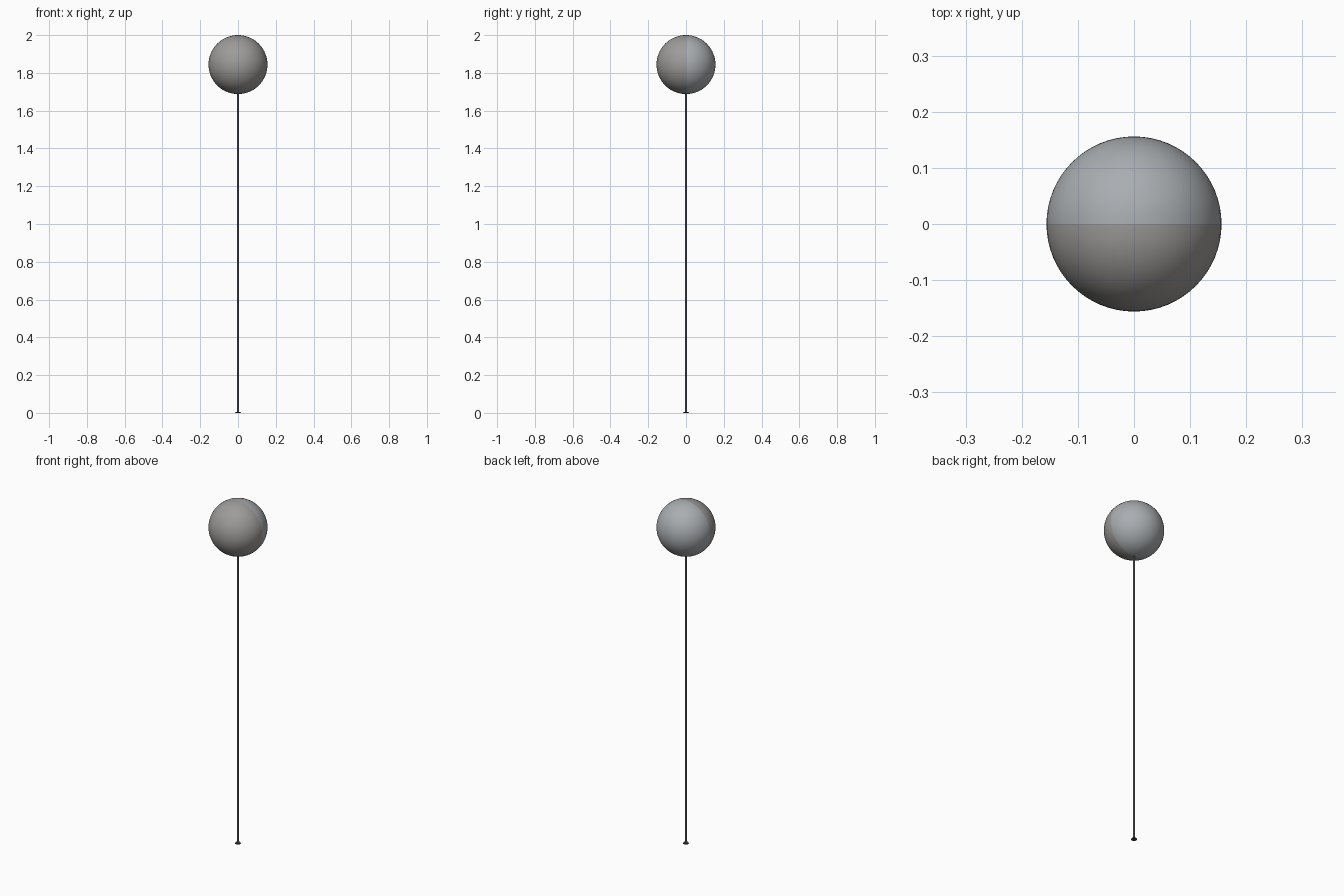
import bpy, bmesh, math
from mathutils import Matrix

if "Cube" in bpy.data.objects:
    bpy.data.objects.remove(bpy.data.objects["Cube"])

R = 0.156          # ball radius
CZ = 2.0 - R       # ball centre height


def material(name, rgb):
    m = bpy.data.materials.new(name)
    m.diffuse_color = (*rgb, 1)
    m.use_nodes = True
    m.node_tree.nodes["Principled BSDF"].inputs["Base Color"].default_value = m.diffuse_color
    return m


def finish(name, bm, mat):
    me = bpy.data.meshes.new(name)
    bm.to_mesh(me)
    bm.free()
    ob = bpy.data.objects.new(name, me)
    bpy.context.collection.objects.link(ob)
    me.materials.append(mat)
    bpy.ops.object.select_all(action='DESELECT')
    ob.select_set(True)
    bpy.context.view_layer.objects.active = ob
    bpy.ops.object.shade_smooth_by_angle(angle=math.radians(35))
    return ob


def half_ball(name, side, mat):
    # poles lie on the x axis, so the seam runs around y = 0
    bm = bmesh.new()
    bmesh.ops.create_uvsphere(bm, u_segments=64, v_segments=32, radius=R,
                              matrix=Matrix.Rotation(math.pi / 2, 4, 'Y'))
    bmesh.ops.bisect_plane(bm, geom=bm.verts[:] + bm.edges[:] + bm.faces[:],
                           dist=1e-5, plane_co=(0, 0, 0), plane_no=(0, side, 0),
                           clear_inner=True)
    ob = finish(name, bm, mat)
    ob.location.z = CZ
    return ob


def rod(name, r1, r2, z0, z1, mat, sides=24):
    bm = bmesh.new()
    bmesh.ops.create_cone(bm, cap_ends=True, segments=sides, radius1=r1,
                          radius2=r2, depth=z1 - z0,
                          matrix=Matrix.Translation((0, 0, (z0 + z1) / 2)))
    return finish(name, bm, mat)


warm = material("warm_grey", (0.34, 0.33, 0.32))
cool = material("cool_grey", (0.40, 0.42, 0.44))
steel = material("steel_grey", (0.25, 0.25, 0.26))
dark = material("dark_grey", (0.06, 0.06, 0.06))

# two-tone ball
half_ball("ball_front_half", -1, warm)
half_ball("ball_back_half", 1, cool)

# thin stick, collar under the ball and small foot
rod("stick", 0.004, 0.004, 0.003, CZ - R + 0.01, steel)
rod("collar", 0.006, 0.006, CZ - R - 0.004, CZ - R + 0.003, dark)
rod("foot", 0.015, 0.014, 0.0, 0.006, dark)
